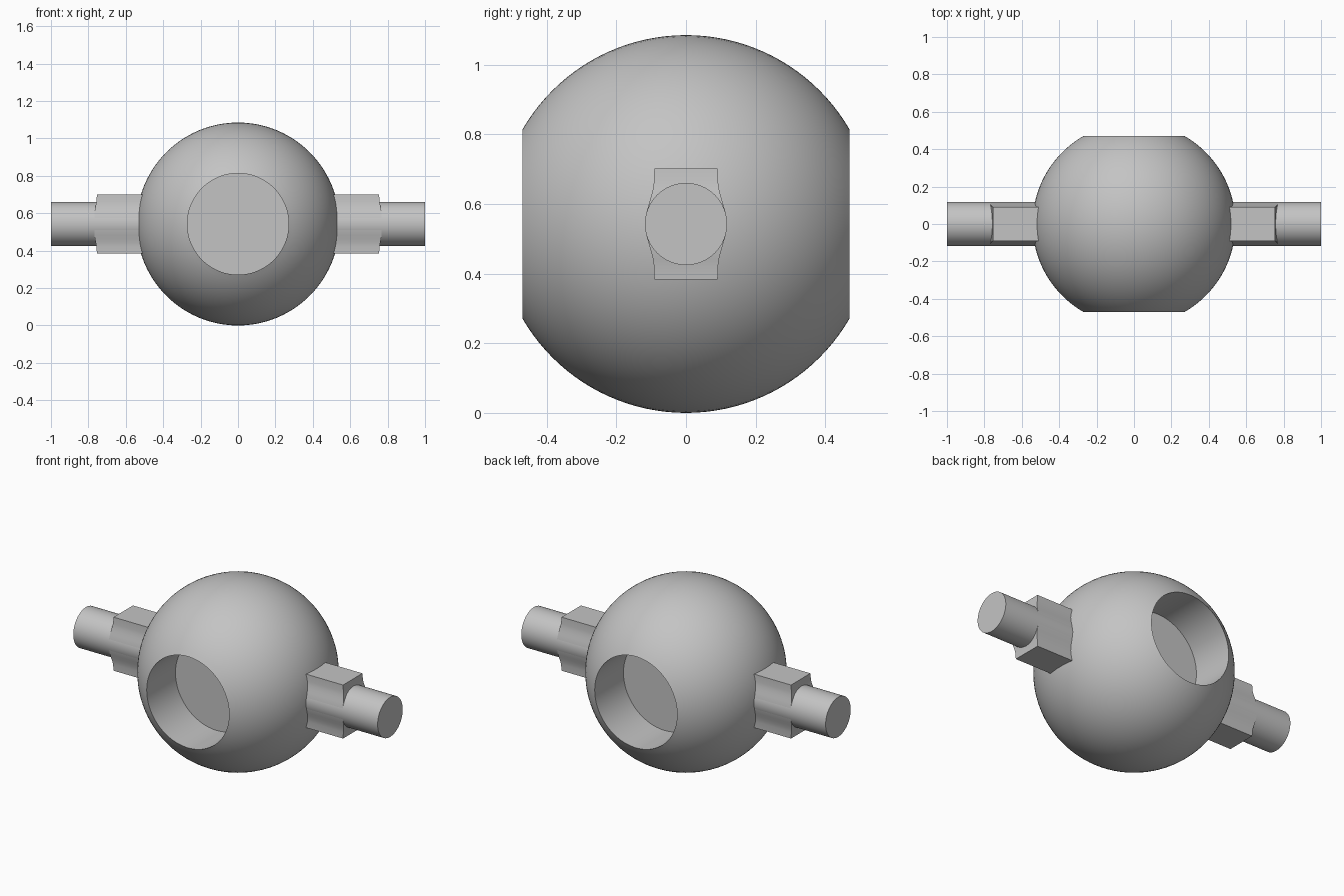
import bpy, bmesh, math
from mathutils import Matrix, Vector

cube = bpy.data.objects.get("Cube")
if cube:
    bpy.data.objects.remove(cube, do_unlink=True)

R, MID = 0.5425, 0.5425            # ball radius and centre height
FLAT, FLOOR = 0.47, 0.20           # hole rim and hole floor distance along y
HOLE = math.sqrt(R * R - FLAT * FLAT)
SHAFT = 0.118

steel = bpy.data.materials.new("plain grey")
steel.use_nodes = True
grey = (0.55, 0.55, 0.55, 1)
steel.diffuse_color = grey
steel.node_tree.nodes["Principled BSDF"].inputs["Base Color"].default_value = grey


def finish(bm, name, angle=30):
    """Turn a bmesh into a shaded object at the ball's centre height."""
    bmesh.ops.remove_doubles(bm, verts=bm.verts, dist=1e-5)
    bmesh.ops.recalc_face_normals(bm, faces=bm.faces)
    mesh = bpy.data.meshes.new(name)
    bm.to_mesh(mesh)
    bm.free()
    mesh.materials.append(steel)
    obj = bpy.data.objects.new(name, mesh)
    obj.location.z = MID
    bpy.context.collection.objects.link(obj)
    bpy.ops.object.select_all(action='DESELECT')
    obj.select_set(True)
    bpy.context.view_layer.objects.active = obj
    bpy.ops.object.shade_smooth_by_angle(angle=math.radians(angle))
    return obj


# Ball with a blind round hole at front and back, lathed around y
limit = math.asin(FLAT / R)
arc = [(R * math.cos(a), R * math.sin(a))
       for a in (limit * (2 * i / 40 - 1) for i in range(41))]
profile = [(0, -FLOOR), (HOLE, -FLOOR)] + arc + [(HOLE, FLOOR), (0, FLOOR)]
bm = bmesh.new()
verts = [bm.verts.new((r, y, 0)) for r, y in profile]
edges = [bm.edges.new(pair) for pair in zip(verts, verts[1:])]
bmesh.ops.spin(bm, geom=verts + edges, cent=(0, 0, 0), axis=(0, 1, 0),
               angle=math.tau, steps=96)
finish(bm, "ball")

# Half of the collar section: height, half width, outer end
half = [(0.159, 0.091, 0.754), (0.12, 0.092, 0.757), (0.10, 0.095, 0.761),
        (0.08, 0.100, 0.765), (0.06, 0.106, 0.767), (0.035, 0.113, 0.768),
        (0, 0.118, 0.768)]
levels = half + [(-z, w, e) for z, w, e in reversed(half[:-1])]

for side, label in ((1, "left"), (-1, "right")):
    # Collar block with sides and end swelling towards the shaft
    bm = bmesh.new()
    rings = [[bm.verts.new((side * x, y, z))
              for x, y in ((0.4, -w), (e, -w), (e, w), (0.4, w))]
             for z, w, e in levels]
    for a, b in zip(rings, rings[1:]):
        for i in range(4):
            j = (i + 1) % 4
            bm.faces.new((a[i], a[j], b[j], b[i]))
    bm.faces.new(rings[0])
    bm.faces.new(rings[-1])
    finish(bm, label + "_collar")

    # Round shaft
    bm = bmesh.new()
    place = Matrix.Translation(Vector((side * 0.7, 0, 0))) @ Matrix.Rotation(math.pi / 2, 4, 'Y')
    bmesh.ops.create_cone(bm, cap_ends=True, segments=64, radius1=SHAFT,
                          radius2=SHAFT, depth=0.6, matrix=place)
    finish(bm, label + "_shaft")
